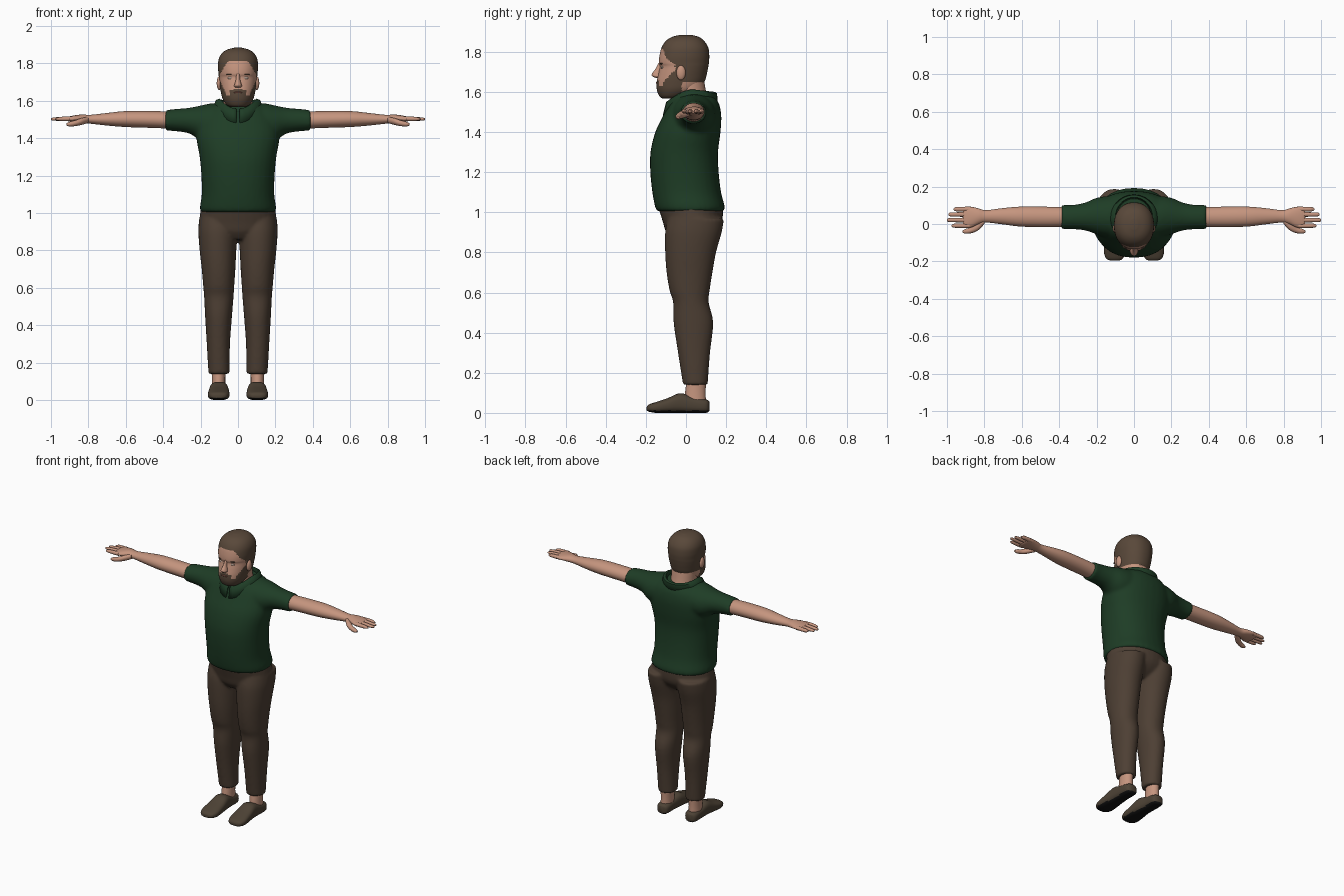
import bpy, bmesh
from math import sin, cos, pi, radians
from mathutils import Vector

cube = bpy.data.objects.get("Cube")
if cube:
    bpy.data.objects.remove(cube)


def material(name, r, g, b):
    m = bpy.data.materials.new(name)
    m.use_nodes = True
    m.diffuse_color = (r, g, b, 1)
    bsdf = m.node_tree.nodes["Principled BSDF"]
    bsdf.inputs["Base Color"].default_value = (r, g, b, 1)
    bsdf.inputs["Roughness"].default_value = 0.8
    return m


SKIN = material("skin", 0.56, 0.30, 0.21)
GREEN = material("shirt green", 0.013, 0.046, 0.019)
BROWN = material("trouser brown", 0.075, 0.05, 0.034)
HAIR = material("hair brown", 0.10, 0.065, 0.042)
SHOE = material("shoe brown", 0.075, 0.055, 0.036)
SOLE = material("sole black", 0.006, 0.006, 0.006)
EYE = material("eye pale", 0.60, 0.46, 0.38)
LIP = material("lip red", 0.30, 0.12, 0.085)


def spline(a, b, c, d, t):
    return b + (c - a) * (t / 2) + (2 * a - 5 * b + 4 * c - d) * (t * t / 2) \
        + (3 * b - a - 3 * c + d) * (t ** 3 / 2)


def loft(bm, axis, rings, sides=32, steps=4, power=1.0):
    """Rings are (place on axis, low and high of first, low and high of second cross axis)."""
    rings = [Vector(r) for r in rings]
    pts = [rings[0]] + rings + [rings[-1]]
    dense = [spline(*pts[i:i + 4], s / steps)
             for i in range(len(rings) - 1) for s in range(steps)] + [rings[-1]]
    loops = []
    for p, a0, a1, b0, b1 in dense:
        loop = []
        for k in range(sides):
            t = 2 * pi * k / sides
            c, s = cos(t), sin(t)
            c = abs(c) ** power * (1 if c > 0 else -1)
            s = abs(s) ** power * (1 if s > 0 else -1)
            a, b = (a0 + a1 + (a1 - a0) * c) / 2, (b0 + b1 + (b1 - b0) * s) / 2
            co = {"x": (p, a, b), "y": (a, p, b), "z": (a, b, p)}[axis]
            loop.append(bm.verts.new(co))
        loops.append(loop)
    for lo, hi in zip(loops, loops[1:]):
        for k in range(sides):
            n = (k + 1) % sides
            bm.faces.new((lo[k], lo[n], hi[n], hi[k]))
    bm.faces.new(loops[0][::-1])
    bm.faces.new(loops[-1])


def ball(bm, centre, size):
    vs = bmesh.ops.create_uvsphere(bm, u_segments=16, v_segments=10, radius=1)["verts"]
    bmesh.ops.scale(bm, vec=size, verts=vs)
    bmesh.ops.translate(bm, vec=centre, verts=vs)


def finish(name, bm, mats, mirror=False, voxel=0, rule=None, angle=50):
    bmesh.ops.recalc_face_normals(bm, faces=bm.faces)
    if rule:
        for f in bm.faces:
            f.material_index = rule(f)
    me = bpy.data.meshes.new(name)
    bm.to_mesh(me)
    bm.free()
    for m in mats:
        me.materials.append(m)
    ob = bpy.data.objects.new(name, me)
    bpy.context.collection.objects.link(ob)
    bpy.ops.object.select_all(action="DESELECT")
    ob.select_set(True)
    bpy.context.view_layer.objects.active = ob
    bpy.ops.object.shade_smooth_by_angle(angle=radians(angle))
    if mirror:
        ob.modifiers.new("mirror", "MIRROR").use_mirror_merge = False
    if voxel:
        r = ob.modifiers.new("blend", "REMESH")
        r.mode, r.voxel_size, r.use_smooth_shade = "VOXEL", voxel, True
        s = ob.modifiers.new("soften", "SMOOTH")
        s.factor, s.iterations = 0.5, 5
    return ob


# Shirt: round torso blended with two sleeves
bm = bmesh.new()
loft(bm, "z", [(z, -w, w, f, b) for z, w, f, b in (
    (1.005, .2, -.145, .19), (1.03, .204, -.155, .193), (1.1, .194, -.168, .175),
    (1.2, .196, -.178, .163), (1.3, .205, -.177, .16), (1.4, .222, -.153, .172),
    (1.48, .215, -.115, .176), (1.54, .185, -.085, .165), (1.58, .13, -.06, .14))],
    power=.9)
loft(bm, "x", [(0, -.07, .15, 1.4, 1.59), (.13, -.07, .15, 1.38, 1.588),
               (.2, -.055, .14, 1.39, 1.575), (.26, -.035, .115, 1.425, 1.563),
               (.33, -.028, .102, 1.437, 1.557), (.388, -.028, .102, 1.441, 1.55)])
finish("shirt", bm, [GREEN], mirror=True, voxel=.011)

# Collar: folded band, open at the front, with two points
bm = bmesh.new()
rows = []
for k in range(37):
    t = -pi / 2 + radians(4 + 352 * k / 36)
    front = max(0, -sin(t)) ** 2
    tip = max(0, front - .6) * .04
    row = []
    for rx, ry, cy, z in ((.088, .095, .035, 1.575), (.1, .108, .035, 1.612),
                          (.118, .12, .035, 1.605), (.14, .13, .028, 1.553 - tip)):
        row.append(bm.verts.new((rx * cos(t), cy + ry * sin(t) - .014 * front,
                                 z - .055 * front - .012 * max(0, sin(t)))))
    rows.append(row)
for a, b in zip(rows, rows[1:]):
    for j in range(3):
        bm.faces.new((a[j], b[j], b[j + 1], a[j + 1]))
collar = finish("collar", bm, [GREEN])
collar.modifiers.new("thickness", "SOLIDIFY").thickness = .008

# Trousers: hips blended with two shaped legs
bm = bmesh.new()
loft(bm, "z", [(.86, -.1, .1, -.07, .1), (.9, -.185, .185, -.1, .15),
               (.95, -.206, .206, -.115, .18), (1.03, -.198, .198, -.14, .185)])
loft(bm, "z", [(.14, .045, .158, -.015, .108), (.3, .043, .167, -.04, .12),
               (.45, .032, .176, -.062, .136), (.55, .024, .181, -.064, .113),
               (.61, .02, .186, -.082, .118), (.7, .014, .194, -.097, .132),
               (.8, .009, .205, -.104, .15), (.9, .003, .212, -.104, .178),
               (.97, .0, .208, -.09, .19)], power=.95)
finish("trousers", bm, [BROWN], mirror=True, voxel=.009)

# Ankles
bm = bmesh.new()
loft(bm, "z", [(.04, .067, .142, -.01, .1), (.1, .068, .14, -.005, .098),
               (.17, .067, .141, .005, .1)])
finish("ankle", bm, [SKIN], mirror=True)

# Shoes with a dark sole
bm = bmesh.new()
loft(bm, "y", [(-.196, .08, .125, .012, .03), (-.185, .06, .148, .006, .042),
               (-.15, .046, .161, .0, .054), (-.09, .047, .158, .0, .074),
               (-.03, .052, .152, .0, .098), (.03, .06, .149, .0, .082),
               (.085, .062, .147, .0, .07), (.108, .07, .138, .002, .064),
               (.117, .088, .12, .012, .055)], power=.75)
finish("shoe", bm, [SHOE, SOLE], mirror=True, rule=lambda f: int(
    f.calc_center_median().z < .012))

# Arms, palms, fingers and thumbs
bm = bmesh.new()
loft(bm, "x", [(.34, -.015, .09, 1.45, 1.542), (.45, -.017, .092, 1.455, 1.545),
               (.6, -.014, .093, 1.46, 1.545), (.7, -.002, .085, 1.468, 1.535),
               (.79, .008, .074, 1.478, 1.525), (.83, .0, .083, 1.482, 1.527),
               (.87, -.018, .092, 1.486, 1.523), (.905, -.022, .092, 1.49, 1.516),
               (.915, -.015, .085, 1.495, 1.51)])
for y, tip in ((-.009, .975), (.021, 1.0), (.051, .992), (.079, .965)):
    loft(bm, "x", [(.88, y - .013, y + .013, 1.492, 1.516),
                   (.94, y - .012, y + .012, 1.492, 1.515),
                   (tip - .01, y - .01, y + .01, 1.495, 1.51),
                   (tip, y - .004, y + .004, 1.499, 1.506)], sides=12)
loft(bm, "x", [(.8, .0, .04, 1.482, 1.515), (.835, -.035, .012, 1.472, 1.508),
               (.87, -.049, -.016, 1.465, 1.496), (.9, -.052, -.026, 1.463, 1.488),
               (.916, -.046, -.034, 1.468, 1.48)], sides=16)
finish("arm", bm, [SKIN], mirror=True)

# Neck
bm = bmesh.new()
loft(bm, "z", [(1.5, -.06, .06, -.07, .09), (1.54, -.078, .078, -.072, .112),
               (1.6, -.078, .078, -.06, .1), (1.67, -.08, .08, -.06, .088)])
finish("neck", bm, [SKIN])


# Head: hair, beard and face follow the hairline
def hairy(f):
    x, y, z = f.calc_center_median()
    x = abs(x)
    beard = z < 1.632 + 2.2 * max(0, x - .062) or (x < .042 and z < 1.667 - .3 * x)
    hairline = z > 1.815 - 3.5 * max(0, x - .045) ** 1.3
    if y < -.055:
        return int(beard or hairline)
    if z < 1.65:
        return int(y < -.02)
    return 1


bm = bmesh.new()
loft(bm, "z", [(z, -w, w, f, b) for z, w, f, b in (
    (1.566, .035, -.115, -.04), (1.578, .06, -.132, .0), (1.61, .082, -.145, .06),
    (1.65, .092, -.146, .092), (1.69, .098, -.138, .104), (1.725, .102, -.13, .111),
    (1.745, .104, -.135, .114), (1.78, .107, -.132, .116), (1.82, .104, -.122, .111),
    (1.852, .088, -.102, .092), (1.873, .06, -.072, .066), (1.884, .02, -.03, .028))],
    sides=80, steps=6, power=.92)
finish("head", bm, [SKIN, HAIR], rule=hairy)

# Nose
bm = bmesh.new()
loft(bm, "z", [(1.67, -.014, .014, -.152, -.12), (1.678, -.021, .021, -.168, -.12),
               (1.69, -.018, .018, -.17, -.12), (1.715, -.011, .011, -.152, -.115),
               (1.745, -.009, .009, -.137, -.115)], sides=20)
finish("nose", bm, [SKIN])

# Ears
bm = bmesh.new()
ball(bm, (.1, -.025, 1.695), (.014, .023, .037))
finish("ear", bm, [SKIN], mirror=True)

# Eyes and brows
bm = bmesh.new()
ball(bm, (.039, -.118, 1.722), (.018, .008, .007))
finish("eye", bm, [EYE], mirror=True)
bm = bmesh.new()
ball(bm, (.041, -.121, 1.741), (.022, .009, .004))
finish("brow", bm, [HAIR], mirror=True)

# Mouth
bm = bmesh.new()
ball(bm, (0, -.144, 1.645), (.022, .006, .005))
finish("mouth", bm, [LIP])
